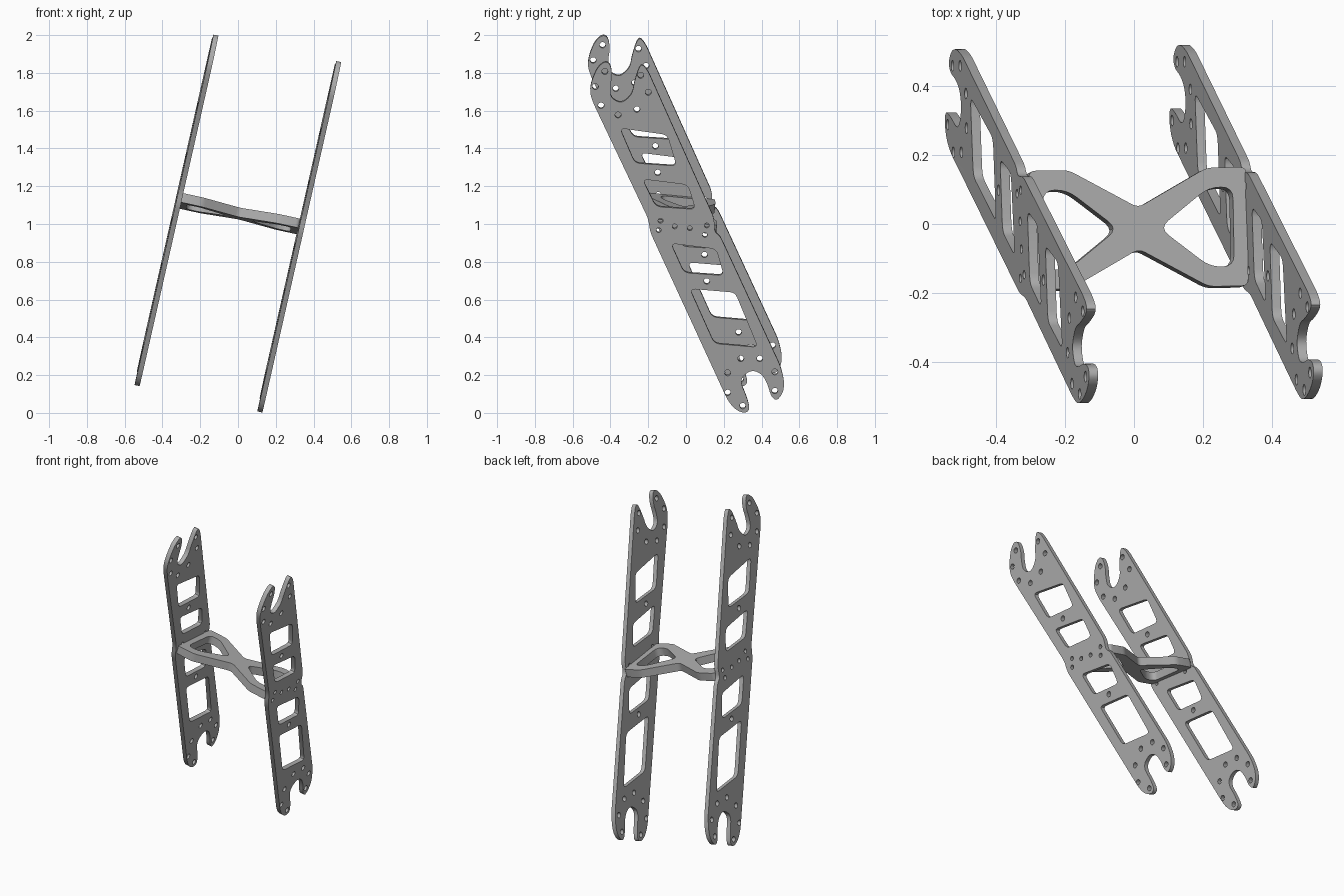
import bpy
import bmesh
import math
from mathutils import Matrix, Vector

cube = bpy.data.objects.get("Cube")
if cube:
    bpy.data.objects.remove(cube, do_unlink=True)

grey = bpy.data.materials.new("brushed_grey")
grey.use_nodes = True
shade = (0.42, 0.42, 0.42, 1)
grey.diffuse_color = shade
grey.node_tree.nodes["Principled BSDF"].inputs["Base Color"].default_value = shade


def rounded(corners, radius, steps=4):
    """Replace each corner of a closed outline by a small curve."""
    points = [Vector(c) for c in corners]
    result = []
    for i, corner in enumerate(points):
        before = points[i - 1] - corner
        after = points[(i + 1) % len(points)] - corner
        start = corner + before.normalized() * min(radius, before.length * 0.48)
        end = corner + after.normalized() * min(radius, after.length * 0.48)
        for k in range(steps + 1):
            t = k / steps
            result.append(start.lerp(corner, t).lerp(corner.lerp(end, t), t))
    return result


def circle(center, radius, sides=14):
    angles = [math.tau * k / sides for k in range(sides)]
    return [Vector((center[0] + radius * math.cos(a),
                    center[1] + radius * math.sin(a))) for a in angles]


def frame(x_axis, y_axis, z_axis, origin):
    matrix = Matrix((x_axis, y_axis, z_axis)).transposed().to_4x4()
    matrix.translation = origin
    return matrix


def cut_sheet(name, loops, thickness, matrix):
    """Extrude an outline with openings into a sheet, placed by a matrix."""
    curve = bpy.data.curves.new(name, "CURVE")
    curve.dimensions = "2D"
    curve.fill_mode = "BOTH"
    curve.extrude = thickness / 2
    for loop in loops:
        spline = curve.splines.new("POLY")
        spline.points.add(len(loop) - 1)
        for point, place in zip(spline.points, loop):
            point.co = (place.x, place.y, 0, 1)
        spline.use_cyclic_u = True
    obj = bpy.data.objects.new(name, curve)
    bpy.context.collection.objects.link(obj)
    bpy.ops.object.select_all(action="DESELECT")
    obj.select_set(True)
    bpy.context.view_layer.objects.active = obj
    bpy.ops.object.convert(target="MESH")
    obj = bpy.context.view_layer.objects.active
    mesh = obj.data
    mesh.transform(matrix)
    bm = bmesh.new()
    bm.from_mesh(mesh)
    bmesh.ops.remove_doubles(bm, verts=bm.verts, dist=0.0001)
    bmesh.ops.recalc_face_normals(bm, faces=bm.faces)
    bm.to_mesh(mesh)
    bm.free()
    mesh.materials.clear()
    mesh.materials.append(grey)
    bpy.ops.object.shade_smooth_by_angle(angle=math.radians(30))
    return obj


# Side plate outline: forked upper end, swept body, forked lower end
upper_fork = [(-.20, 1.81), (-.23, 1.85), (-.25, 1.83), (-.275, 1.75), (-.285, 1.69),
              (-.34, 1.64), (-.40, 1.67), (-.40, 1.74), (-.39, 1.79), (-.40, 1.85),
              (-.43, 1.865), (-.47, 1.83), (-.50, 1.76), (-.51, 1.70), (-.49, 1.64)]
left_jog = [(-.20, 1.03), (-.19, .96)]
lower_fork = [(.22, .07), (.26, .02), (.31, 0), (.34, .02), (.32, .09),
              (.29, .16), (.30, .20), (.35, .23), (.40, .21), (.43, .16),
              (.45, .09), (.48, .065), (.515, .11), (.52, .17), (.50, .25)]
right_notch = [(.18, .94), (.15, .96), (.15, 1.03)]
outline = upper_fork + left_jog + lower_fork + right_notch

# Slanted lightening windows
windows = [
    [(-.35, 1.51), (-.10, 1.475), (-.05, 1.31), (-.27, 1.325)],
    [(-.23, 1.24), (.01, 1.21), (.05, 1.08), (-.16, 1.095)],
    [(-.08, .90), (.16, .87), (.20, .73), (-.01, .745)],
    [(.02, .66), (.26, .64), (.38, .35), (.15, .37)],
]

# Bolt holes at the forks, the webs and the joint with the brace
upper_holes = [(-.43, 1.81), (-.48, 1.73), (-.45, 1.63), (-.36, 1.58),
               (-.26, 1.61), (-.24, 1.79), (-.20, 1.70), (-.15, 1.275)]
lower_holes = [(.11, .70), (.29, .29), (.39, .29), (.22, .215), (.22, .11),
               (.30, .04), (.47, .22), (.47, .12)]
joint_holes = [(-.135, 1.02), (-.145, .97), (-.06, .99), (.02, .98), (.10, .945), (.11, .995)]

plate_loops = [rounded(outline, .03)]
plate_loops += [rounded(window, .03) for window in windows]
plate_loops += [circle(h, .016) for h in upper_holes + lower_holes]
plate_loops += [circle(h, .013) for h in joint_holes]

# Two parallel leaning plates
plate_spacing = Vector((.65, .012, -.14))
left_origin = Vector((.12, 0, 0))
for name, origin in (("left_side_plate", left_origin),
                     ("right_side_plate", left_origin - plate_spacing)):
    place = frame((-.018, 1, 0), (.218, 0, 1), (.977, .018, -.213), origin)
    cut_sheet(name, plate_loops, .027, place)


# Crossed brace joining the plates, mirrored about its middle
def flip(points, sx, sy):
    return [(x * sx, y * sy) for x, y in reversed(points)]


arm = [(.315, .172), (.2, .172), (0, .06)]
brace_top = arm + flip(arm[:2], -1, 1)
brace_outline = brace_top + flip(brace_top, 1, -1)
opening_half = [(.06, 0), (.205, .115), (.275, .115)]
opening = opening_half + flip(opening_half[1:], 1, -1)
brace_loops = [rounded(brace_outline, .02), rounded(opening, .035),
               rounded(flip(opening, -1, 1), .035)]
cut_sheet("cross_brace", brace_loops, .05,
          frame((1, .018, -.218), (-.018, 1, -.1), (.21, .1, .97), (.008, -.015, 1.055)))
